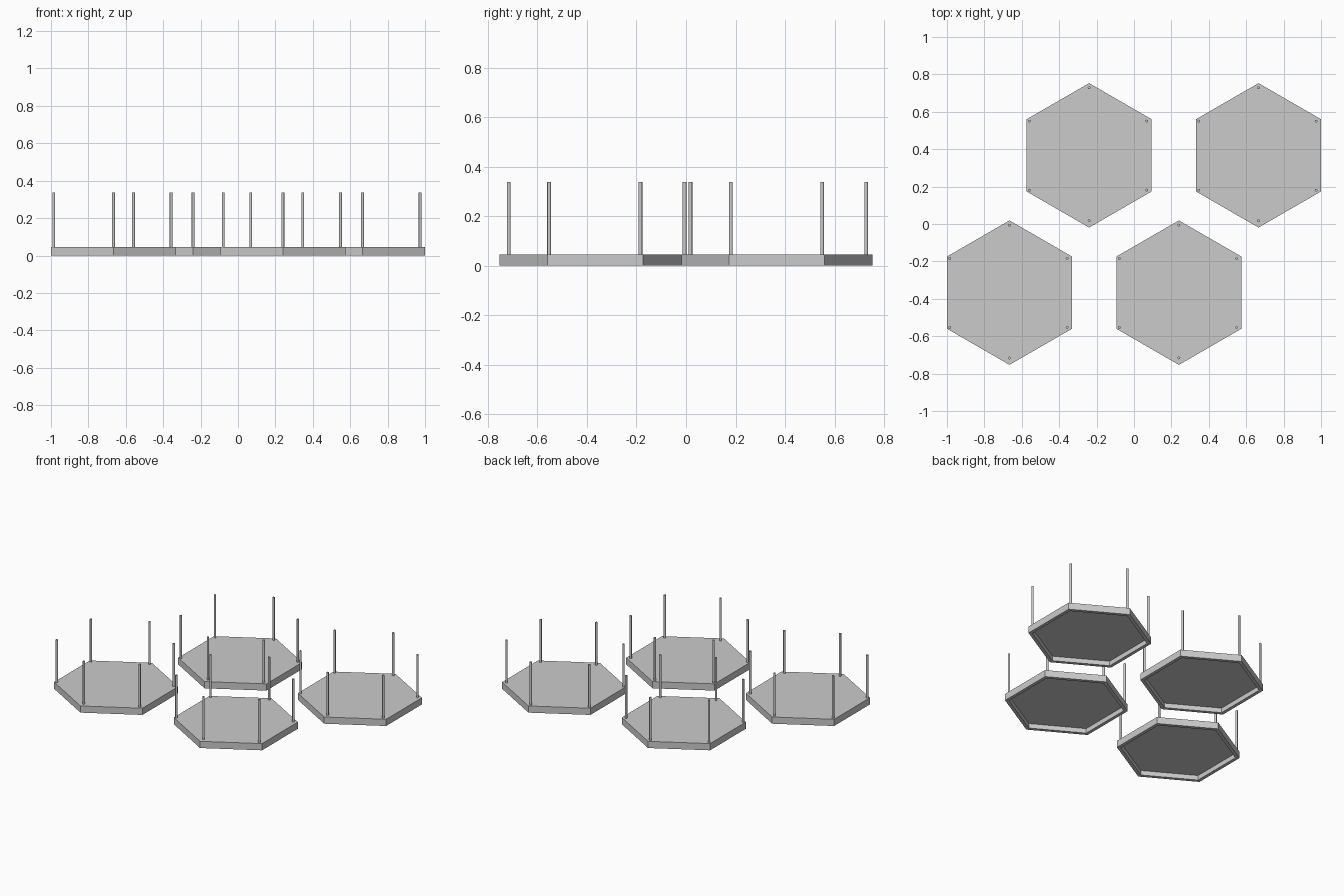
import bpy, bmesh, math
from mathutils import Matrix, Vector

if "Cube" in bpy.data.objects:
    bpy.data.objects.remove(bpy.data.objects["Cube"])

R = 0.386            # hexagon corner radius
PLATE_H = 0.046      # plate thickness
ROD_TOP = 0.338
ROD_R = 0.0075
RIM, RECESS = 0.022, 0.032


def make_object(name, bm):
    bmesh.ops.recalc_face_normals(bm, faces=bm.faces)
    me = bpy.data.meshes.new(name)
    bm.to_mesh(me)
    bm.free()
    ob = bpy.data.objects.new(name, me)
    bpy.context.collection.objects.link(ob)
    return ob


def hex_plate(name, cx, cy):
    # hexagonal slab, hollowed from below to leave a rim
    bm = bmesh.new()
    loops = []
    for r, z in ((R - RIM / math.cos(math.pi / 6), RECESS),
                 (R - RIM / math.cos(math.pi / 6), 0), (R, 0), (R, PLATE_H)):
        loops.append([bm.verts.new((cx + r * math.cos(a), cy + r * math.sin(a), z))
                      for a in (math.radians(30 + 60 * i) for i in range(6))])
    for lo, hi in zip(loops, loops[1:]):
        for i in range(6):
            j = (i + 1) % 6
            bm.faces.new((lo[i], lo[j], hi[j], hi[i]))
    bm.faces.new(loops[0])
    bm.faces.new(loops[-1])
    return make_object(name, bm)


def rod_set(name, cx, cy):
    # six thin upright rods near the corners
    bm = bmesh.new()
    z0 = PLATE_H - 0.006
    for dx, dy in ((-0.319, -0.186), (-0.319, 0.183), (0.308, -0.186),
                   (0.308, 0.183), (0, -0.349), (0, 0.361)):
        bmesh.ops.create_cone(
            bm, cap_ends=True, segments=16, radius1=ROD_R, radius2=ROD_R,
            depth=ROD_TOP - z0,
            matrix=Matrix.Translation(Vector((cx + dx, cy + dy, (z0 + ROD_TOP) / 2))))
    ob = make_object(name, bm)
    bpy.context.view_layer.objects.active = ob
    ob.select_set(True)
    bpy.ops.object.shade_smooth_by_angle()
    ob.select_set(False)


CENTRES = {"front_left": (-0.6657, -0.367), "front_right": (0.24, -0.367),
           "back_left": (-0.24, 0.367), "back_right": (0.6657, 0.367)}
for label, (x, y) in CENTRES.items():
    hex_plate(label + "_hex_panel", x, y)
    rod_set(label + "_hanging_rods", x, y)
